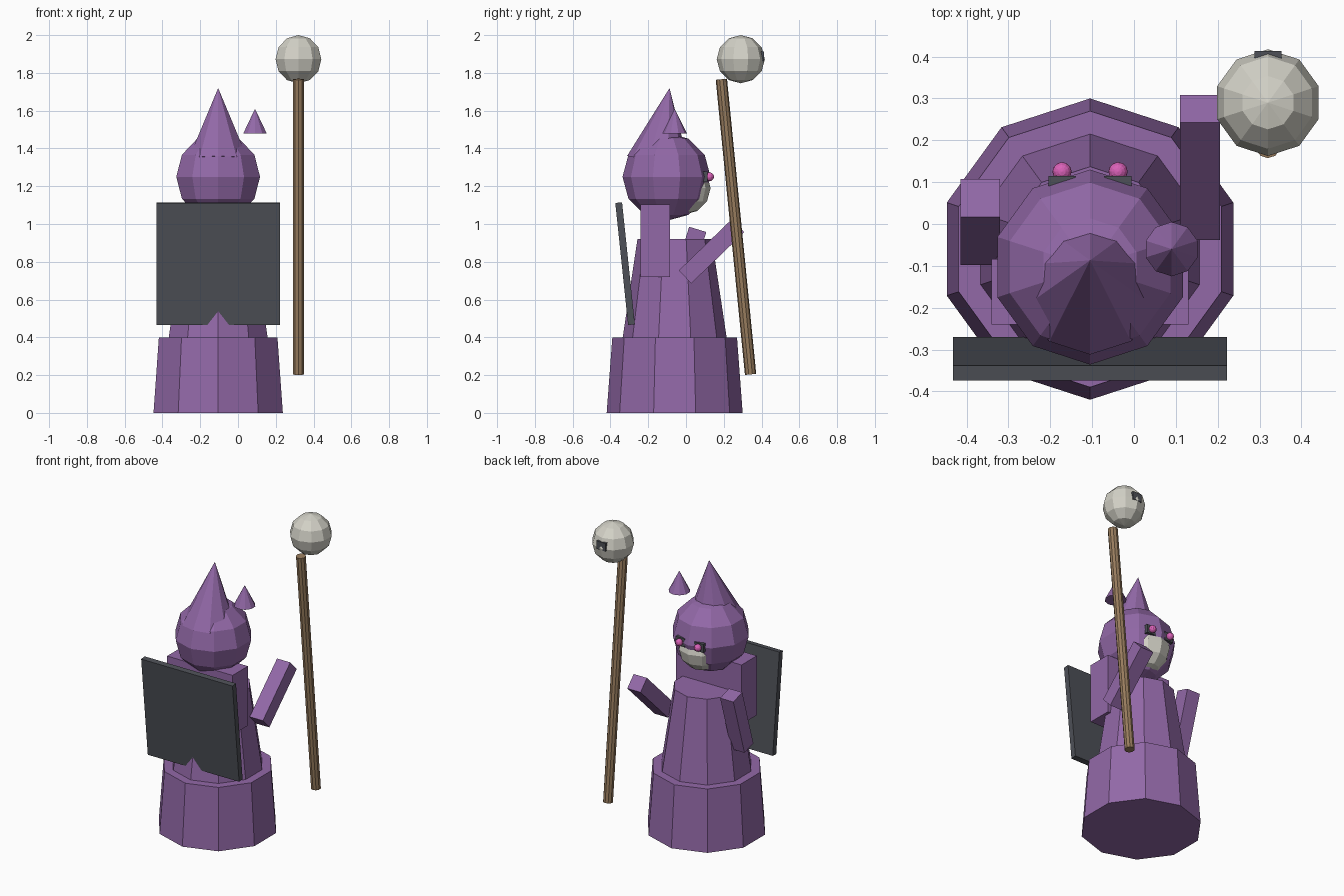
import bpy
import bmesh
from math import radians
from mathutils import Matrix, Vector

cube = bpy.data.objects.get("Cube")
if cube:
    bpy.data.objects.remove(cube)

AXIS_X = -0.105   # centre line of the figure


def material(name, color):
    mat = bpy.data.materials.new(name)
    mat.use_nodes = True
    mat.diffuse_color = (*color, 1)
    mat.node_tree.nodes["Principled BSDF"].inputs["Base Color"].default_value = (*color, 1)
    return mat


purple = material("purple cloth", (0.29, 0.14, 0.39))
grey = material("dark grey", (0.075, 0.08, 0.095))
bone = material("pale bone", (0.65, 0.64, 0.57))
brown = material("brown wood", (0.31, 0.20, 0.11))
pink = material("glowing pink", (0.70, 0.12, 0.48))


def add_object(name, bm, mat, centre, tilt):
    """Turn a bmesh into an object, tilted about x by some degrees."""
    mesh = bpy.data.meshes.new(name)
    bm.to_mesh(mesh)
    bm.free()
    mesh.materials.append(mat)
    obj = bpy.data.objects.new(name, mesh)
    obj.location = centre
    obj.rotation_euler.x = radians(tilt)
    bpy.context.collection.objects.link(obj)
    return obj


def cone(name, mat, centre, r_bottom, r_top, height, tilt=0, sides=10):
    bm = bmesh.new()
    bmesh.ops.create_cone(bm, cap_ends=True, segments=sides, radius1=r_bottom,
                          radius2=r_top, depth=height)
    return add_object(name, bm, mat, centre, tilt)


def ball(name, mat, centre, radius, segments=10, rings=6):
    bm = bmesh.new()
    bmesh.ops.create_uvsphere(bm, u_segments=segments, v_segments=rings, radius=radius)
    return add_object(name, bm, mat, centre, 0)


def box(name, mat, centre, size, tilt=0):
    bm = bmesh.new()
    bmesh.ops.create_cube(bm, size=1, matrix=Matrix.Diagonal(Vector((*size, 1))))
    return add_object(name, bm, mat, centre, tilt)


# Robe: wide skirt and tapering torso
cone("skirt", purple, (AXIS_X, -0.06, 0.2), 0.36, 0.33, 0.4)
cone("torso", purple, (AXIS_X, -0.06, 0.66), 0.275, 0.197, 0.52)

# Shoulder block and the slanted panel hanging from it
box("shoulders", purple, (AXIS_X, -0.162, 0.912), (0.47, 0.157, 0.385))
box("back_panel", grey, (AXIS_X, -0.3225, 0.79), (0.655, 0.036, 0.65), 6)

# Arms, one lowered and one raised
arm_size = (0.095, 0.095, 0.39)
box("lowered_arm", purple, (-0.3675, 0.005, 0.785), arm_size, -17)
box("raised_arm", purple, (0.158, 0.135, 0.855), arm_size, -46)

# Hooded head with a jaw showing below the eyes
ball("hood", purple, (AXIS_X, -0.103, 1.25), 0.233)
ball("jaw", bone, (AXIS_X, -0.01, 1.19), 0.14)
for side, name in ((-1, "right"), (1, "left")):
    x = AXIS_X + side * 0.067
    box(name + "_eye_socket", grey, (x, 0.095, 1.25), (0.065, 0.04, 0.055))
    ball(name + "_eye", pink, (x, 0.125, 1.25), 0.023, 12, 8)

# Pointed hat leaning slightly, and a small loose tip beside it
cone("hat", purple, (AXIS_X, -0.1175, 1.527), 0.166, 0, 0.39, -9)
cone("hat_tip", purple, (0.09, -0.06, 1.545), 0.065, 0, 0.13)

# Staff, floating orb and the plate on the orb
cone("staff", brown, (0.32, 0.2645, 0.985), 0.03, 0.03, 1.57, 5.65)
ball("orb", bone, (0.32, 0.29, 1.8725), 0.1275)
box("orb_plate", grey, (0.32, 0.393, 1.888), (0.065, 0.04, 0.052))
